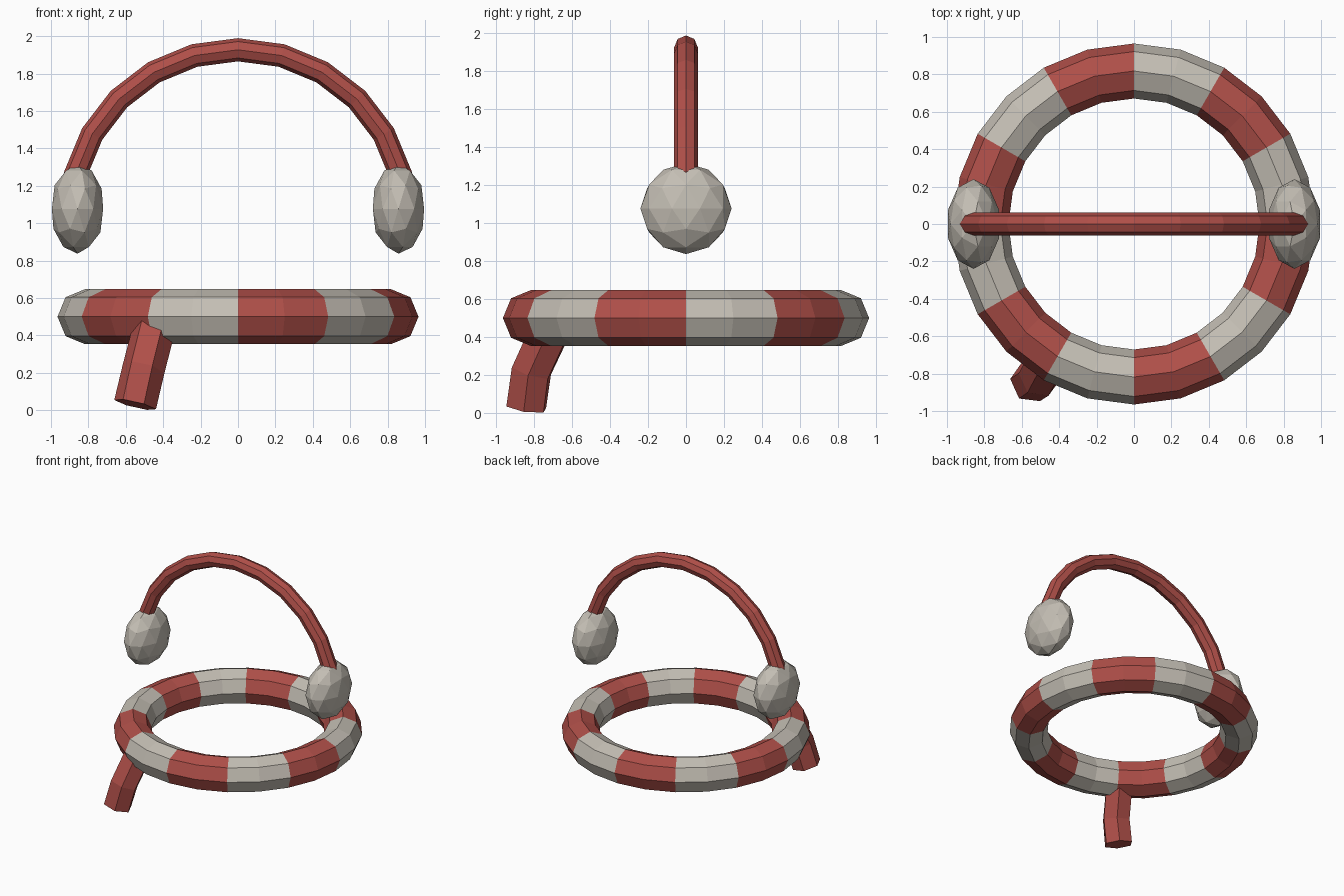
import bpy, bmesh, math
from mathutils import Vector, Matrix

if "Cube" in bpy.data.objects:
    bpy.data.objects.remove(bpy.data.objects["Cube"], do_unlink=True)


def material(name, rgb):
    m = bpy.data.materials.new(name)
    m.use_nodes = True
    color = (*rgb, 1)
    m.diffuse_color = color
    m.node_tree.nodes["Principled BSDF"].inputs["Base Color"].default_value = color
    return m


red = material("brick red", (0.43, 0.078, 0.066))
white = material("warm white", (0.55, 0.515, 0.455))


def finish(name, bm, *mats):
    bmesh.ops.recalc_face_normals(bm, faces=bm.faces[:])
    mesh = bpy.data.meshes.new(name)
    bm.to_mesh(mesh)
    bm.free()
    for m in mats:
        mesh.materials.append(m)
    obj = bpy.data.objects.new(name, mesh)
    bpy.context.scene.collection.objects.link(obj)
    return obj


def sweep(path, radius, sides, ref, closed=False):
    """Faceted tube along a path; ref points at the first corner."""
    bm = bmesh.new()
    rings, n = [], len(path)
    for i, p in enumerate(path):
        if closed:
            ahead, back = path[(i + 1) % n], path[i - 1]
            t = (ahead - back).normalized()
        else:
            legs = [path[k + 1] - path[k] for k in (i - 1, i) if 0 <= k < n - 1]
            t = sum((d.normalized() for d in legs), Vector()).normalized()
        u = (ref - t * ref.dot(t)).normalized()
        v = t.cross(u)
        angles = [math.tau * k / sides for k in range(sides)]
        rings.append([bm.verts.new(p + radius * (u * math.cos(a) + v * math.sin(a)))
                      for a in angles])
    for i in range(n if closed else n - 1):
        a, b = rings[i], rings[(i + 1) % n]
        for k in range(sides):
            j = (k + 1) % sides
            bm.faces.new((a[k], a[j], b[j], b[k]))
    if not closed:
        bm.faces.new(rings[0])
        bm.faces.new(rings[-1])
    return bm


def arc(start, end, steps):
    return [math.radians(start + (end - start) * i / steps) for i in range(steps)]


# Striped ring: alternating twelfths
circle = [Vector((0.818 * math.cos(a), 0.818 * math.sin(a), 0.5)) for a in arc(0, 360, 24)]
bm = sweep(circle, 0.147, 8, Vector((0, 0, 1)), closed=True)
for f in bm.faces:
    c = f.calc_center_median()
    angle = math.degrees(math.atan2(c.y, c.x)) % 360
    f.material_index = int(angle // 30) % 2
finish("striped_ring", bm, white, red)

# Arched band
arch = [Vector((0.9 * math.cos(a), 0, 1.027 + 0.9 * math.sin(a))) for a in arc(0, 195, 13)]
finish("arched_band", sweep(arch, 0.062, 8, Vector((0, 1, 0))), red)

# Ear pads: flattened low-poly balls, mirrored across x
bm = bmesh.new()
bmesh.ops.create_icosphere(bm, subdivisions=2, radius=0.24)
bmesh.ops.transform(bm, verts=bm.verts[:],
                    matrix=Matrix.Translation((-0.858, 0, 1.077)) @ Matrix.Diagonal((0.6, 1, 1, 1)))
pads = finish("ear_pads", bm, white)
pads.modifiers.new("Mirror", "MIRROR").use_clip = False

# Bent stub leaning out from under the ring
stub = [Vector(p) for p in ((-0.435, -0.69, 0.49), (-0.505, -0.815, 0.22), (-0.55, -0.842, 0.03))]
turn = math.radians(-5)
finish("bent_stub", sweep(stub, 0.115, 6, Vector((math.cos(turn), math.sin(turn), 0))), red)
